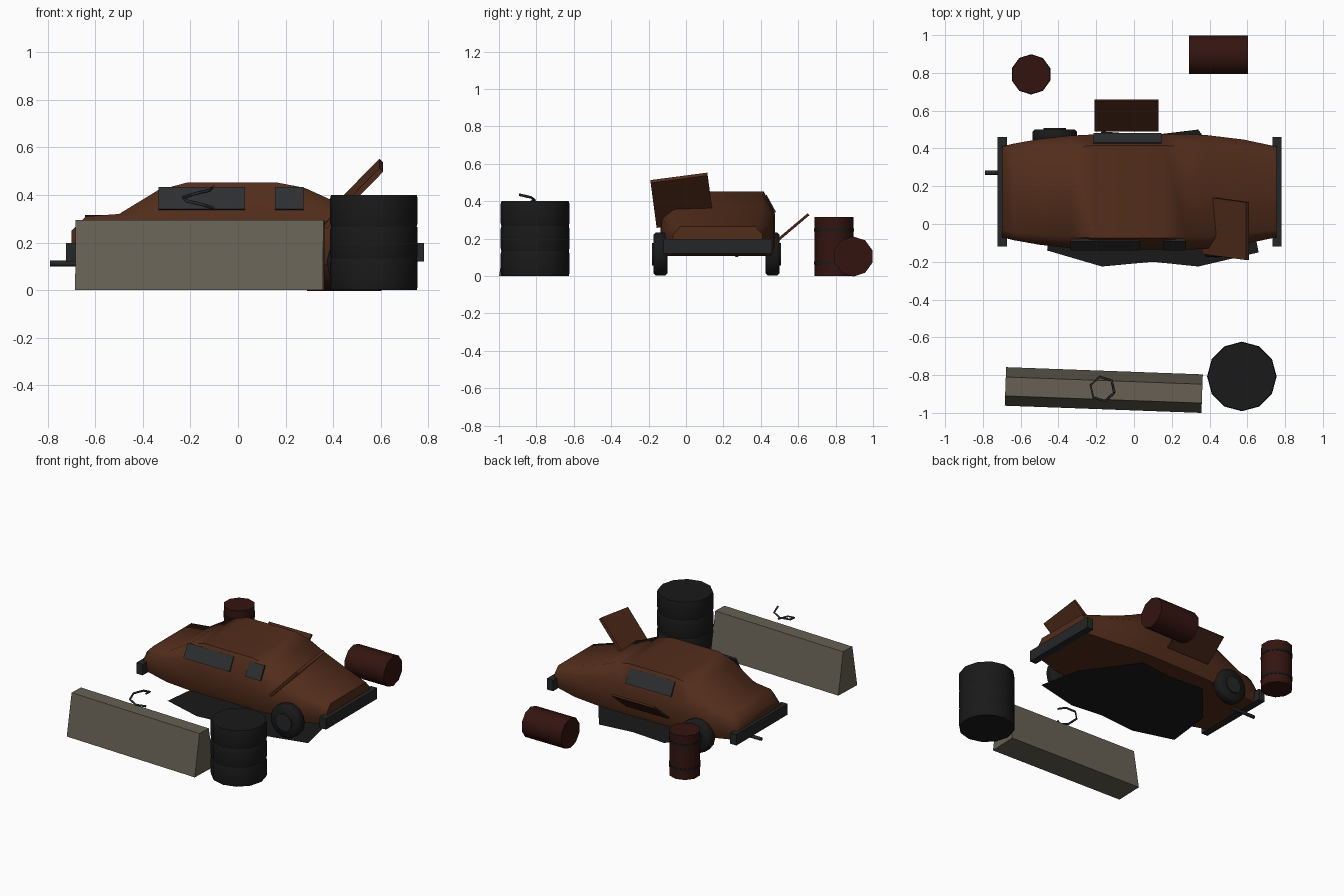
import bpy, bmesh
from math import pi, sin, cos, radians
from mathutils import Matrix, Vector

if "Cube" in bpy.data.objects:
    bpy.data.objects.remove(bpy.data.objects["Cube"])

def material(name, rgb):
    m = bpy.data.materials.new(name)
    m.diffuse_color = (*rgb, 1)
    m.use_nodes = True
    m.node_tree.nodes["Principled BSDF"].inputs["Base Color"].default_value = m.diffuse_color
    return m

RUST = material("rust", (.085, .026, .011))
DARK_RUST = material("dark_rust", (.055, .016, .008))
RED = material("dull_red", (.034, .007, .005))
BLACK = material("black", (.010, .010, .010))
TRIM = material("dark_metal", (.018, .019, .020))
GLASS = material("glass", (.026, .028, .031))
CONCRETE = material("concrete", (.135, .118, .088))

def add(name, verts, faces, mat, smooth=None):
    me = bpy.data.meshes.new(name)
    me.from_pydata([tuple(v) for v in verts], [], faces)
    bm = bmesh.new()
    bm.from_mesh(me)
    bmesh.ops.recalc_face_normals(bm, faces=bm.faces)
    bm.to_mesh(me)
    bm.free()
    ob = bpy.data.objects.new(name, me)
    bpy.context.collection.objects.link(ob)
    me.materials.append(mat)
    if smooth:
        bpy.ops.object.select_all(action='DESELECT')
        ob.select_set(True)
        bpy.context.view_layer.objects.active = ob
        bpy.ops.object.shade_smooth_by_angle(angle=radians(smooth))
    return ob

def loft(name, rings, mat, smooth=None):
    """Skin a list of closed rings and cap both ends."""
    n = len(rings[0])
    verts = [v for r in rings for v in r]
    faces = [(i*n + j, i*n + (j+1) % n, (i+1)*n + (j+1) % n, (i+1)*n + j)
             for i in range(len(rings)-1) for j in range(n)]
    faces += [tuple(range(n)), tuple(range(len(verts)-n, len(verts)))]
    return add(name, verts, faces, mat, smooth)

def lathe(name, profile, sides, loc, mat, axis='Z', smooth=50):
    """Revolve (radius, height) pairs about an axis through loc."""
    rot = {'Z': Matrix.Rotation(pi/2, 4, 'Z'), 'X': Matrix.Rotation(pi/2, 4, 'Y'),
           'Y': Matrix.Rotation(-pi/2, 4, 'X')}[axis]
    m = Matrix.Translation(loc) @ rot
    rings = [[m @ Vector((r*cos(2*pi*k/sides), r*sin(2*pi*k/sides), h))
              for k in range(sides)] for r, h in profile]
    return loft(name, rings, mat, smooth)

def slab(name, corner, u, v, thick, mat):
    """Thin board spanned by u and v from a corner."""
    c, u, v = Vector(corner), Vector(u), Vector(v)
    n = u.cross(v).normalized() * thick / 2
    q = [c, c+u, c+u+v, c+v]
    return loft(name, [[p-n for p in q], [p+n for p in q]], mat)

def box(name, lo, hi, mat):
    ring = lambda z: [(lo[0], lo[1], z), (hi[0], lo[1], z), (hi[0], hi[1], z), (lo[0], hi[1], z)]
    return loft(name, [ring(lo[2]), ring(hi[2])], mat)

# Car body: x, half width, roof half width, belt height, roof height
CY = .17
stations = [(-.70, .24, .20, .21, .25), (-.64, .255, .215, .26, .31),
            (-.50, .28, .225, .28, .32), (-.336, .298, .235, .32, .42),
            (-.21, .304, .245, .33, .453), (.16, .306, .245, .33, .453),
            (.28, .306, .24, .33, .43), (.39, .300, .235, .315, .38),
            (.58, .277, .22, .27, .315), (.755, .24, .20, .22, .265)]
rings = []
for x, w, rw, belt, top in stations:
    bottom = .122 if abs(x) > .6 else .108
    half = [(w*.94, bottom), (w, .165), (w, belt), (rw, top)]
    rings.append([(x, CY+y, z) for y, z in half] +
                 [(x, CY-y, z) for y, z in reversed(half)])
loft("car_body", rings, RUST, 60)

# Side windows leaning with the cabin
for name, side, x0, x1 in [("front_side_window_a", -1, -.335, .03),
                           ("front_side_window_b", -1, .155, .275),
                           ("back_side_window", 1, -.215, .145)]:
    slab(name, (x0, CY+side*.306, .339), (x1-x0, 0, 0), (0, -side*.05, .092), .012, GLASS)

# Bumpers
for name, x0, x1 in [("rear_bumper", -.722, -.672), ("front_bumper", .732, .782)]:
    box(name, (x0, CY-.29, .12), (x1, CY+.29, .198), TRIM)

# Two remaining wheels
for x, y, s in [(.49, -.137, -1), (-.42, .463, 1)]:
    lathe("tyre", [(.106, -.037), (.118, -.025), (.118, .025), (.106, .037)],
          14, (x, y, .117), BLACK, 'Y')
    lathe("wheel_hub", [(.06, -.02), (.06, .02)], 12, (x, y+s*.024, .117), TRIM, 'Y')

# Exhaust pipe
lathe("exhaust_pipe", [(.012, -.09), (.012, .09)], 8, (-.70, .272, .112), TRIM, 'X')

# Raised hood and hanging side panel
slab("raised_hood", (.602, -.19, .505), (0, .305, .04), (-.235, .032, -.24), .022, RUST)
slab("hanging_door", (-.21, .495, .195), (.34, 0, 0), (0, .16, .135), .014, DARK_RUST)

# Oil stain: a single flat patch on the ground
stain = [(-.46, -.14), (-.17, -.225), (.10, -.2), (.34, -.225), (.66, -.15),
         (.60, .14), (.34, .50), (.09, .47), (-.17, .49), (-.42, .2)]
add("oil_stain", [(x, y, .002) for x, y in stain], [tuple(range(len(stain)))], BLACK)

# Concrete barrier, turned slightly
turn = Matrix.Translation((-.16, -.879, 0)) @ Matrix.Rotation(radians(-2.1), 4, 'Z')
section = [(-.102, 0), (.102, 0), (.05, .295), (-.05, .295)]
loft("concrete_barrier", [[turn @ Vector((x, y, z)) for y, z in section]
                          for x in (-.521, .521)], CONCRETE)

# Bent reinforcing rod: one coarse helical turn
cu = bpy.data.curves.new("bent_rod", 'CURVE')
cu.dimensions = '3D'
cu.bevel_depth = .007
cu.bevel_resolution = 0
cu.use_fill_caps = True
sp = cu.splines.new('POLY')
sp.points.add(6)
for i, p in enumerate(sp.points):
    a = i*pi/3 - .3
    p.co = (-.167 + .066*cos(a), -.873 + .066*sin(a), .435 - .015*i, 1)
rod = bpy.data.objects.new("bent_rod", cu)
bpy.context.collection.objects.link(rod)
cu.materials.append(GLASS)

# Stack of three tyres forming a black drum
for i in range(3):
    z = .1333*i
    lathe("stacked_tyre", [(.180, z), (.184, z+.015), (.184, z+.118), (.180, z+.1333)],
          12, (.571, -.807, 0), BLACK)

# Red drums: one standing with bands, one lying down
lathe("standing_drum", [(.104, 0), (.104, .315)], 10, (-.545, .792, 0), RED)
for z in (.07, .245):
    lathe("drum_band", [(.107, z-.008), (.107, z+.008)], 10, (-.545, .792, 0), BLACK)
lathe("lying_drum", [(.107, -.157), (.107, .157)], 10, (.447, .895, .104), RED, 'X')
